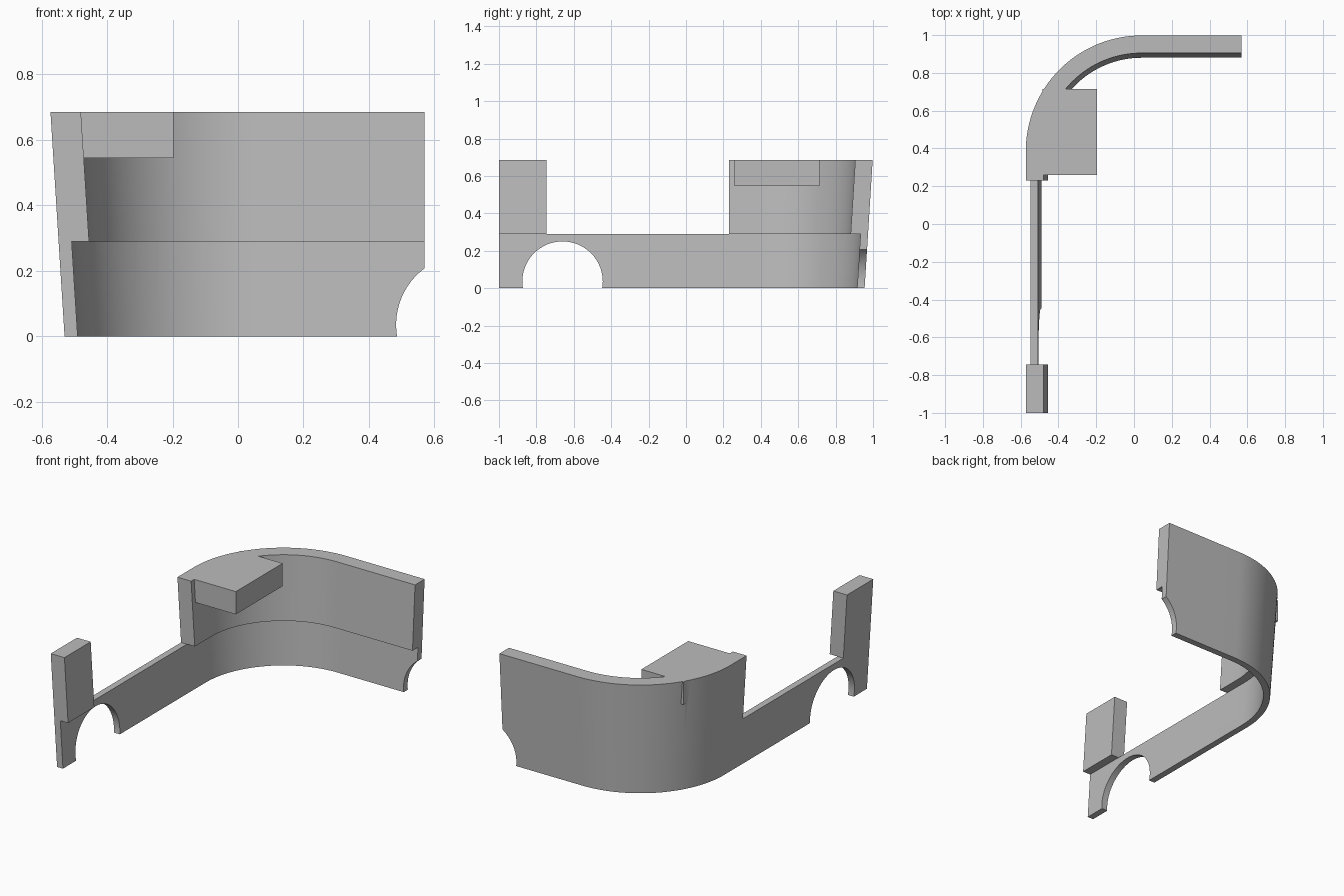
import bpy, bmesh, math

cube = bpy.data.objects.get("Cube")
if cube:
    bpy.data.objects.remove(cube, do_unlink=True)

grey = bpy.data.materials.new("plain grey")
grey.use_nodes = True
grey.diffuse_color = (0.5, 0.5, 0.5, 1)
grey.node_tree.nodes["Principled BSDF"].inputs["Base Color"].default_value = (0.5, 0.5, 0.5, 1)

CX, CY, R = 0.04, 0.385, 0.57      # corner centre and outer radius at the ground
LEAN = 0.043 / 0.685               # outward lean per unit of height
TOP, LEDGE, END = 0.685, 0.29, 0.57
ARC_STEPS = 32


def finish(name, bm):
    bmesh.ops.recalc_face_normals(bm, faces=bm.faces)
    mesh = bpy.data.meshes.new(name)
    bm.to_mesh(mesh)
    bm.free()
    obj = bpy.data.objects.new(name, mesh)
    bpy.context.collection.objects.link(obj)
    mesh.materials.append(grey)
    return obj


def path(y0, y1, corner):
    """Path stations as functions of the radius: side, then corner and back."""
    if not corner:
        return [lambda r, y=y: (CX - r, y) for y in (y0, y1)]
    stations = [lambda r: (CX - r, y0)]
    for i in range(ARC_STEPS + 1):
        a = math.pi / 2 * i / ARC_STEPS
        stations.append(lambda r, a=a: (CX - r * math.cos(a), CY + r * math.sin(a)))
    stations.append(lambda r: (END, CY + r))
    return stations


def wall(name, z0, z1, thick, y0, y1=0, corner=True):
    """Leaning wall of even thickness swept along the path."""
    profile = [(R + LEAN * z - t, z) for t, z in
               ((0, z0), (0, z1), (thick, z1), (thick, z0))]
    bm = bmesh.new()
    rings = []
    for s in path(y0, y1, corner):
        rings.append([bm.verts.new((*s(r), z)) for r, z in profile])
    for a, b in zip(rings, rings[1:]):
        for i in range(4):
            j = (i + 1) % 4
            bm.faces.new((a[i], a[j], b[j], b[i]))
    bm.faces.new(rings[0])
    bm.faces.new(rings[-1])
    return finish(name, bm)


def box(name, lo, hi):
    bm = bmesh.new()
    bmesh.ops.create_cube(bm, size=1)
    for v in bm.verts:
        v.co = [(l + h) / 2 + c * (h - l) for l, h, c in zip(lo, hi, v.co)]
    return finish(name, bm)


def combine(target, other, operation):
    mod = target.modifiers.new(operation.lower(), 'BOOLEAN')
    mod.operation, mod.solver, mod.object = operation, 'EXACT', other
    bpy.context.view_layer.objects.active = target
    bpy.ops.object.modifier_apply(modifier=mod.name)
    bpy.data.objects.remove(other, do_unlink=True)


# Thin lower skirt with the thick upper wall, front post and corner shelf
shell = wall("body_wall", 0, LEDGE, 0.04, -1)
combine(shell, wall("upper_wall", LEDGE, TOP, 0.093, 0.23), 'UNION')
combine(shell, wall("front_post", LEDGE, TOP, 0.093, -1, -0.745, False), 'UNION')
combine(shell, box("corner_shelf", (-0.485, 0.26, 0.545), (-0.197, 0.715, TOP)), 'UNION')

# Round wheel arches through the side and the open back end
for loc, rot in (((-0.53, -0.66, 0.035), (0, math.pi / 2, 0)),
                 ((0.698, 0.95, 0.035), (math.pi / 2, 0, 0))):
    bpy.ops.mesh.primitive_cylinder_add(vertices=64, radius=0.215, depth=0.4,
                                        location=loc, rotation=rot)
    cutter = bpy.context.object
    cutter.name = "arch_cutter"
    cutter.hide_render = True
    cutter.data.materials.append(grey)
    combine(shell, cutter, 'DIFFERENCE')

bpy.ops.object.select_all(action='DESELECT')
shell.select_set(True)
bpy.context.view_layer.objects.active = shell
bpy.ops.object.shade_smooth_by_angle(angle=math.radians(30))
